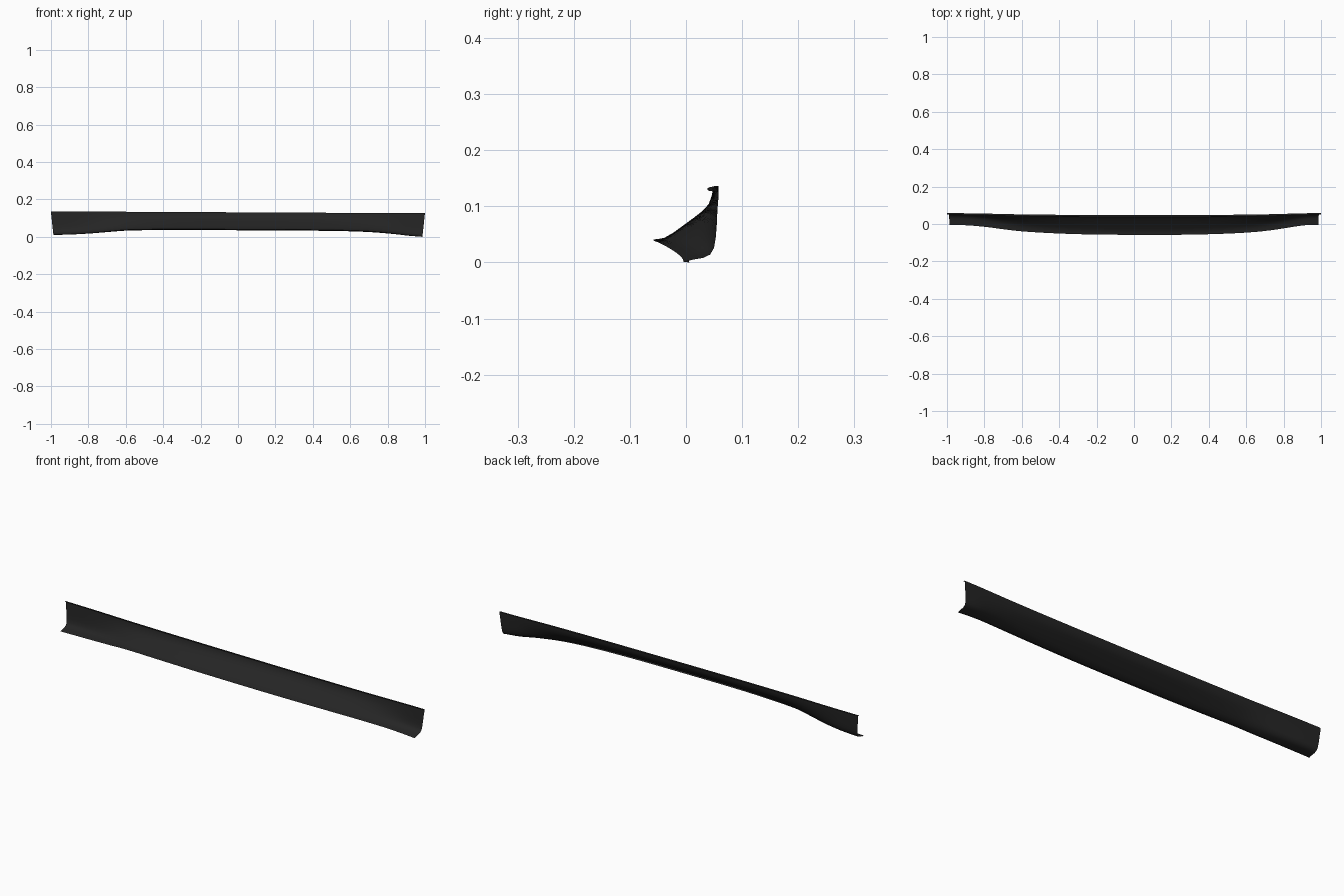
import bpy, bmesh

if "Cube" in bpy.data.objects:
    bpy.data.objects.remove(bpy.data.objects["Cube"])

# Cross-sections (y, z) from the underside return, over the lip, up to the top flange
END = [(0.006, 0.006), (-0.004, 0.007), (0.012, 0.011), (0.030, 0.014), (0.043, 0.020), (0.050, 0.032),
       (0.053, 0.050), (0.055, 0.075), (0.056, 0.100), (0.058, 0.124), (0.058, 0.132), (0.050, 0.132)]
MID = [(-0.042, 0.036), (-0.058, 0.041), (-0.050, 0.042), (-0.040, 0.044), (-0.024, 0.053), (-0.006, 0.066),
       (0.012, 0.079), (0.029, 0.092), (0.040, 0.104), (0.046, 0.120), (0.048, 0.132), (0.038, 0.132)]

# Stations along the length: x, depth blend, height blend (0 = end shape, 1 = middle shape)
KEYS = [(-1, 0, 0), (-0.9, 0.06, 0.10), (-0.8, 0.22, 0.30), (-0.7, 0.46, 0.58), (-0.6, 0.66, 0.84),
        (-0.4, 0.87, 0.97), (-0.2, 0.97, 1), (0.1, 1, 1), (0.3, 0.98, 1), (0.5, 0.88, 0.97),
        (0.65, 0.72, 0.88), (0.75, 0.52, 0.72), (0.85, 0.24, 0.45), (0.92, 0.06, 0.20), (1, 0, 0)]


def blend(x, k):
    # smooth cubic interpolation through the stations
    i = max(j for j in range(len(KEYS) - 1) if KEYS[j][0] <= x + 1e-9)

    def slope(j):
        a, b = KEYS[max(j - 1, 0)], KEYS[min(j + 1, len(KEYS) - 1)]
        return (b[k] - a[k]) / (b[0] - a[0])
    p, q = KEYS[i], KEYS[i + 1]
    h = q[0] - p[0]
    t = (x - p[0]) / h
    return ((2*t**3 - 3*t**2 + 1) * p[k] + (t**3 - 2*t**2 + t) * h * slope(i)
            + (3*t**2 - 2*t**3) * q[k] + (t**3 - t**2) * h * slope(i + 1))


# Side skirt panel: loft the blended sections
N = 80
bm = bmesh.new()
rows = []
for s in range(N + 1):
    x = -1 + 2 * s / N
    wy, wz = blend(x, 1), blend(x, 2)
    row = []
    for (ey, ez), (my, mz) in zip(END, MID):
        y = ey + (my - ey) * wy
        z = ez + (mz - ez) * wz - 0.005 * x
        # ends lean inward toward the bottom
        row.append(bm.verts.new((x * (1 - 0.014 * (0.132 - z) / 0.13), y, z)))
    rows.append(row)
for a, b in zip(rows, rows[1:]):
    for j in range(len(END) - 1):
        bm.faces.new((a[j], b[j], b[j + 1], a[j + 1]))
low = min(v.co.z for v in bm.verts)
for v in bm.verts:
    v.co.z -= low
mesh = bpy.data.meshes.new("side_skirt")
bm.to_mesh(mesh)
bm.free()
panel = bpy.data.objects.new("side_skirt", mesh)
bpy.context.collection.objects.link(panel)

# Black plastic
mat = bpy.data.materials.new("black_plastic")
mat.diffuse_color = (0.018, 0.018, 0.018, 1)
mat.use_nodes = True
mat.node_tree.nodes["Principled BSDF"].inputs["Base Color"].default_value = mat.diffuse_color
mesh.materials.append(mat)

bpy.context.view_layer.objects.active = panel
panel.select_set(True)
bpy.ops.object.shade_smooth_by_angle(angle=0.7)
